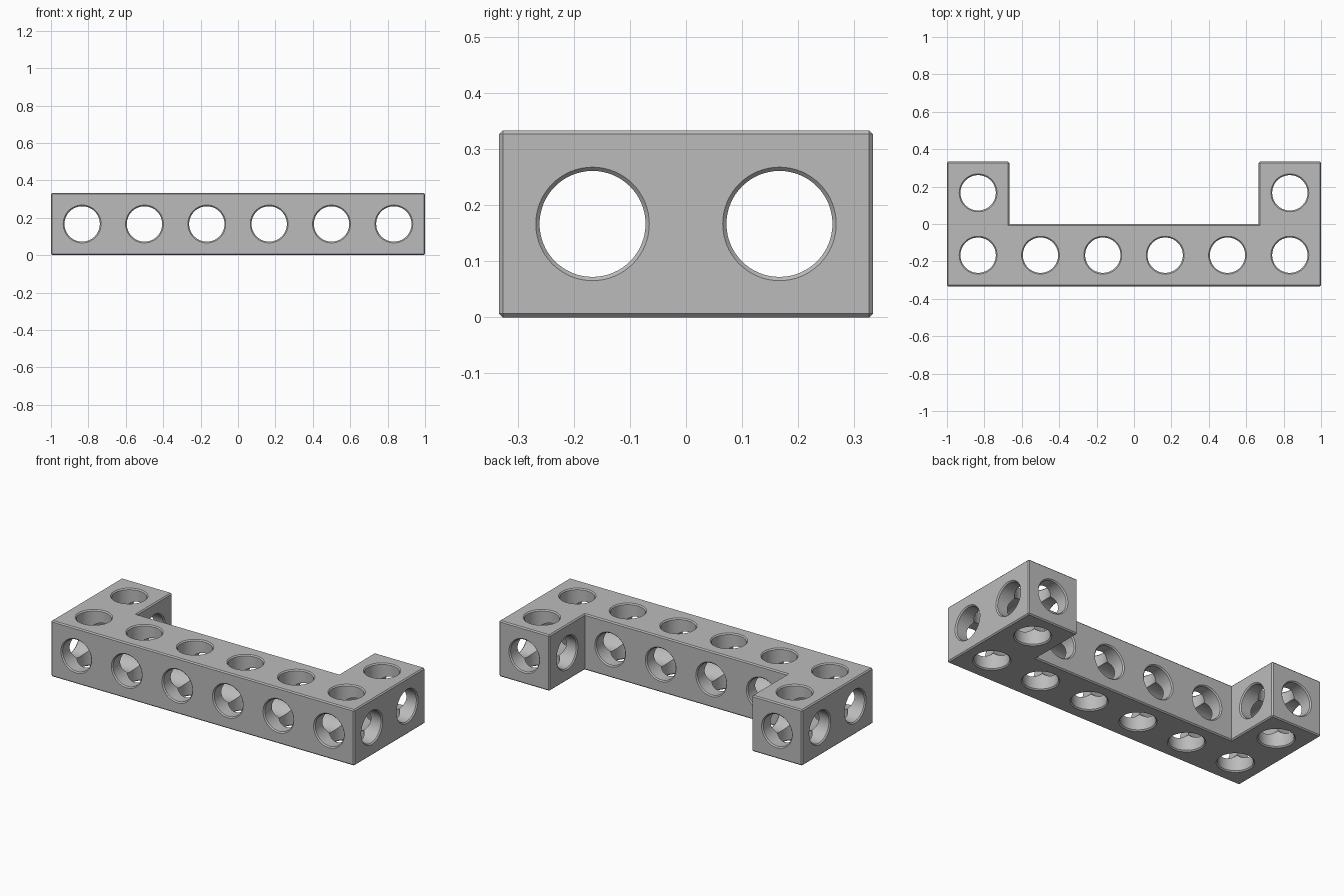
import bpy
import bmesh
import math
from mathutils import Matrix, Vector

if "Cube" in bpy.data.objects:
    bpy.data.objects.remove(bpy.data.objects["Cube"], do_unlink=True)

CELL = 1 / 3            # side of one cubic cell
HALF = CELL / 2
CHAMFER = 0.0067
RADIUS = 0.0945
SEGMENTS = 64

grey = bpy.data.materials.new("mid_grey")
grey.use_nodes = True
grey.diffuse_color = (0.5, 0.5, 0.5, 1)
grey.node_tree.nodes["Principled BSDF"].inputs["Base Color"].default_value = (0.5, 0.5, 0.5, 1)


def make_object(name, bm):
    bmesh.ops.recalc_face_normals(bm, faces=bm.faces[:])
    mesh = bpy.data.meshes.new(name)
    bm.to_mesh(mesh)
    bm.free()
    mesh.materials.append(grey)
    obj = bpy.data.objects.new(name, mesh)
    bpy.context.collection.objects.link(obj)
    return obj


# U-shaped beam with chamfered outer edges
def make_beam():
    bm = bmesh.new()
    inner = 1 - CELL
    outline = [(-1, -CELL), (1, -CELL), (1, CELL), (inner, CELL),
               (inner, 0), (-inner, 0), (-inner, CELL), (-1, CELL)]
    base = bm.faces.new([bm.verts.new((x, y, 0)) for x, y in outline])
    top = bmesh.ops.extrude_face_region(bm, geom=[base])["geom"]
    bmesh.ops.translate(bm, vec=(0, 0, CELL),
                        verts=[g for g in top if isinstance(g, bmesh.types.BMVert)])
    bmesh.ops.recalc_face_normals(bm, faces=bm.faces[:])
    convex = [e for e in bm.edges if e.is_convex]
    bmesh.ops.bevel(bm, geom=convex, offset=CHAMFER, segments=1,
                    affect="EDGES", profile=0.5)
    return make_object("u_beam", bm)


# Cutter from start to end that flares at both mouths
def make_cutter(start, end):
    start, end = Vector(start), Vector(end)
    axis = end - start
    length = axis.length
    over = 0.01
    wide = RADIUS + CHAMFER + over
    rings = [(-over, wide), (CHAMFER, RADIUS),
             (length - CHAMFER, RADIUS), (length + over, wide)]
    bm = bmesh.new()
    loops = []
    for z, r in rings:
        loops.append([bm.verts.new((r * math.cos(a), r * math.sin(a), z))
                      for a in (math.tau * i / SEGMENTS for i in range(SEGMENTS))])
    for low, high in zip(loops, loops[1:]):
        for i in range(SEGMENTS):
            j = (i + 1) % SEGMENTS
            bm.faces.new((low[i], low[j], high[j], high[i]))
    bm.faces.new(loops[0])
    bm.faces.new(loops[-1])
    turn = Vector((0, 0, 1)).rotation_difference(axis).to_matrix().to_4x4()
    bmesh.ops.transform(bm, matrix=Matrix.Translation(start) @ turn, verts=bm.verts[:])
    obj = make_object("hole_cutter", bm)
    obj.hide_render = True
    return obj


beam = make_beam()
cutters = []

# Vertical and front-to-back holes along the beam
for i in range(6):
    x = -1 + HALF + i * CELL
    is_arm = i in (0, 5)
    cutters.append(make_cutter((x, -HALF, 0), (x, -HALF, CELL)))
    cutters.append(make_cutter((x, -CELL, HALF), (x, CELL if is_arm else 0, HALF)))
    if is_arm:
        cutters.append(make_cutter((x, HALF, 0), (x, HALF, CELL)))
        cutters.append(make_cutter((x - HALF, HALF, HALF), (x + HALF, HALF, HALF)))

# Lengthwise bore
cutters.append(make_cutter((-1, -HALF, HALF), (1, -HALF, HALF)))

for cutter in cutters:
    mod = beam.modifiers.new("hole", "BOOLEAN")
    mod.operation = "DIFFERENCE"
    mod.solver = "EXACT"
    mod.object = cutter

# Bake the holes and drop the cutters
bpy.context.view_layer.update()
baked = bpy.data.meshes.new_from_object(beam.evaluated_get(bpy.context.evaluated_depsgraph_get()))
beam.modifiers.clear()
beam.data = baked
baked.materials.clear()
baked.materials.append(grey)
baked.polygons.foreach_set("material_index", [0] * len(baked.polygons))
for cutter in cutters:
    bpy.data.objects.remove(cutter, do_unlink=True)

bpy.ops.object.select_all(action="DESELECT")
beam.select_set(True)
bpy.context.view_layer.objects.active = beam
bpy.ops.object.shade_smooth_by_angle(angle=math.radians(25))
